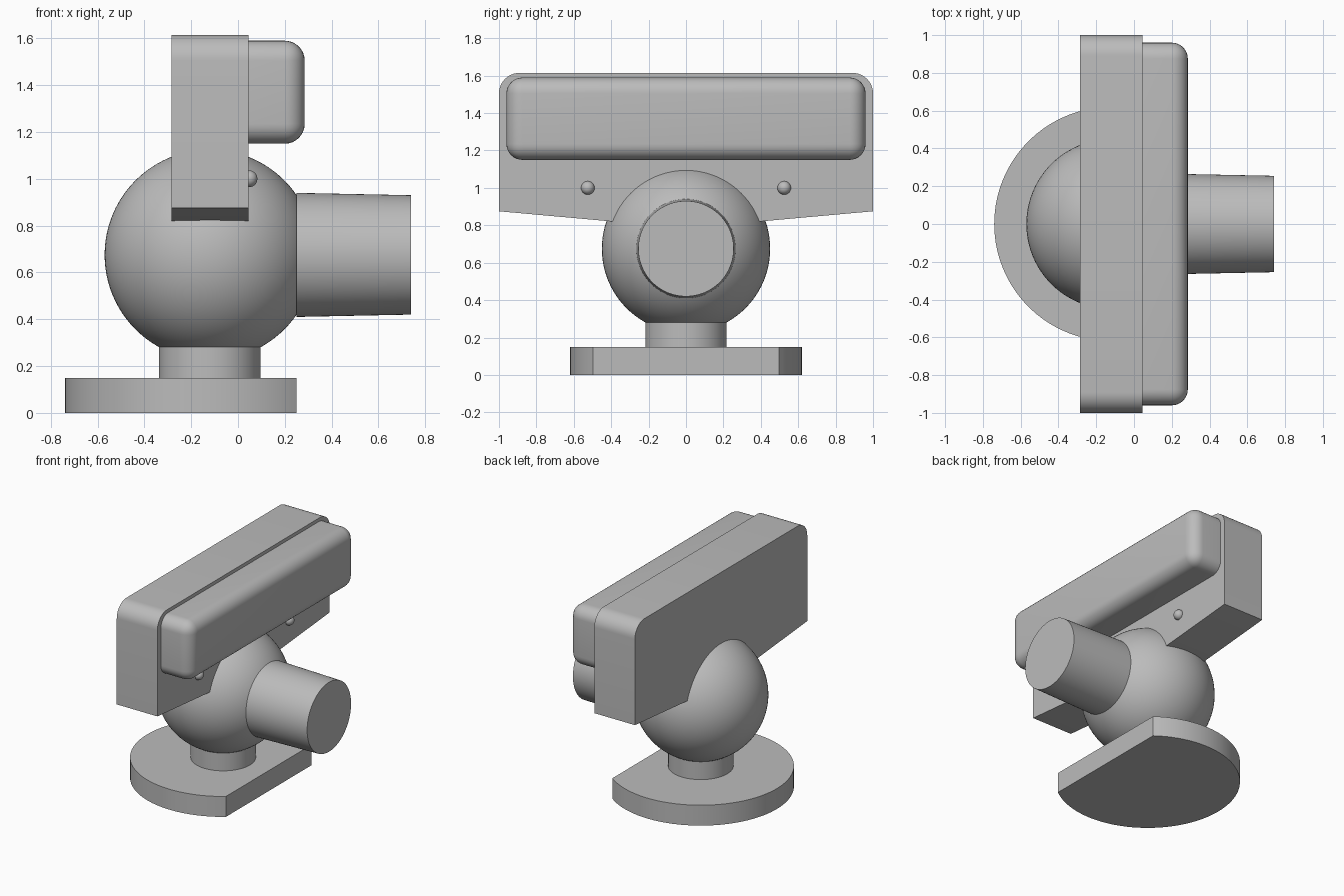
import bpy, bmesh, math
from mathutils import Vector, Matrix

default = bpy.data.objects.get("Cube")
if default:
    bpy.data.objects.remove(default, do_unlink=True)

grey = bpy.data.materials.new("plain grey")
grey.use_nodes = True
grey.diffuse_color = (0.5, 0.5, 0.5, 1)
grey.node_tree.nodes["Principled BSDF"].inputs["Base Color"].default_value = (0.5, 0.5, 0.5, 1)

AXIS_X = -0.12      # vertical axis of the base, neck and ball
BALL_Z = 0.675
PLATE_FRONT = 0.045


def finish(name, bm, smooth=True):
    bmesh.ops.recalc_face_normals(bm, faces=bm.faces)
    mesh = bpy.data.meshes.new(name)
    bm.to_mesh(mesh)
    bm.free()
    mesh.materials.append(grey)
    ob = bpy.data.objects.new(name, mesh)
    bpy.context.collection.objects.link(ob)
    if smooth:
        bpy.ops.object.select_all(action='DESELECT')
        ob.select_set(True)
        bpy.context.view_layer.objects.active = ob
        bpy.ops.object.shade_smooth_by_angle(angle=math.radians(30))
    return ob


def ball(name, centre, radius, segments):
    bm = bmesh.new()
    bmesh.ops.create_uvsphere(bm, u_segments=segments, v_segments=segments // 2,
                              radius=radius, matrix=Matrix.Translation(centre))
    return finish(name, bm)


def cylinder(name, start, end, r1, r2):
    start, end = Vector(start), Vector(end)
    direction = end - start
    matrix = (Matrix.Translation((start + end) / 2)
              @ direction.to_track_quat('Z', 'Y').to_matrix().to_4x4())
    bm = bmesh.new()
    bmesh.ops.create_cone(bm, cap_ends=True, segments=96, radius1=r1, radius2=r2,
                          depth=direction.length, matrix=matrix)
    return finish(name, bm)


def prism(outline, depth):
    """Extrude a closed outline of 3D points along a vector."""
    bm = bmesh.new()
    face = bm.faces.new([bm.verts.new(p) for p in outline])
    extruded = bmesh.ops.extrude_face_region(bm, geom=[face])
    verts = [v for v in extruded["geom"] if isinstance(v, bmesh.types.BMVert)]
    bmesh.ops.translate(bm, verts=verts, vec=depth)
    return bm


# Base disc with one flat side
radius, flat_x = 0.62, 0.25
half = math.acos((flat_x - AXIS_X) / radius)
steps = 80
outline = []
for i in range(steps + 1):
    a = half + (2 * math.pi - 2 * half) * i / steps
    outline.append((AXIS_X + radius * math.cos(a), radius * math.sin(a), 0))
finish("base", prism(outline, (0, 0, 0.15)))

# Neck, ball and tapered barrel
cylinder("neck", (AXIS_X, 0, 0.14), (AXIS_X, 0, 0.3), 0.217, 0.217)
ball("ball", (AXIS_X, 0, BALL_Z), 0.45, 96)
cylinder("barrel", (0.25, 0, BALL_Z), (0.74, 0, BALL_Z), 0.265, 0.255)

# Wide back plate with rounded top corners and a shallow V underside
back = -0.285
profile = [(-1, 1.615), (-1, 0.875), (0, 0.785), (1, 0.875), (1, 1.615)]
bm = prism([(back, y, z) for y, z in profile], (PLATE_FRONT - back, 0, 0))
top_edges = [e for e in bm.edges
             if all(v.co.z > 1.6 for v in e.verts)
             and abs(e.verts[0].co.y - e.verts[1].co.y) < 0.01]
bmesh.ops.bevel(bm, geom=top_edges, offset=0.11, segments=10, profile=0.5, affect='EDGES')
finish("back_plate", bm)

# Rounded front housing, square where it meets the plate
low, high, front = 1.15, 1.59, 0.285
profile = [(-0.96, low), (0.96, low), (0.96, high), (-0.96, high)]
bm = prism([(PLATE_FRONT, y, z) for y, z in profile], (front - PLATE_FRONT, 0, 0))
edges = [e for e in bm.edges if any(v.co.x > PLATE_FRONT + 0.01 for v in e.verts)]
bmesh.ops.bevel(bm, geom=edges, offset=0.085, segments=8, profile=0.5, affect='EDGES')
finish("front_housing", bm)

# Small round studs
for side, y in (("right", -0.525), ("left", 0.525)):
    ball(side + "_stud", (0.047, y, 1.0), 0.036, 24)
